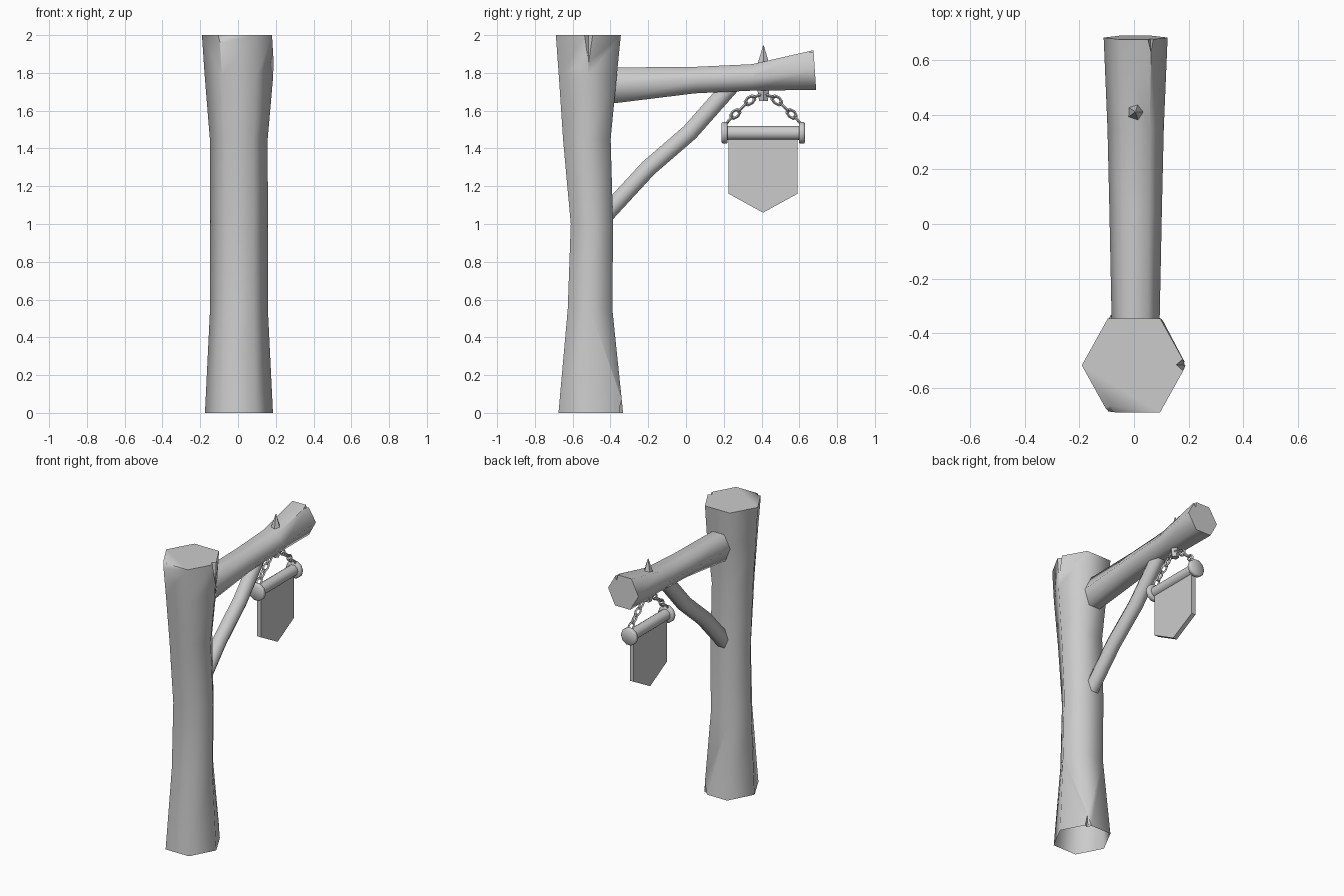
import bpy, bmesh, math
from mathutils import Vector, Matrix

if "Cube" in bpy.data.objects:
    bpy.data.objects.remove(bpy.data.objects["Cube"])

V3 = Vector


def make_object(name, bm, angle=None):
    bmesh.ops.recalc_face_normals(bm, faces=bm.faces[:])
    me = bpy.data.meshes.new(name)
    bm.to_mesh(me)
    bm.free()
    ob = bpy.data.objects.new(name, me)
    bpy.context.collection.objects.link(ob)
    if angle:
        smooth(ob, angle)
    return ob


def activate(ob):
    bpy.ops.object.select_all(action='DESELECT')
    ob.select_set(True)
    bpy.context.view_layer.objects.active = ob


def smooth(ob, degrees):
    activate(ob)
    bpy.ops.object.shade_smooth_by_angle(angle=math.radians(degrees))


def loft(name, rings, sides=6, angle=None):
    """Skin rings given as (centre, U axis, V axis); cap both ends."""
    bm = bmesh.new()
    loops = []
    for c, u, v in rings:
        loops.append([bm.verts.new(V3(c) + V3(u) * math.cos(a) + V3(v) * math.sin(a))
                      for a in (2 * math.pi * i / sides for i in range(sides))])
    for a, b in zip(loops, loops[1:]):
        for i in range(sides):
            j = (i + 1) % sides
            bm.faces.new((a[i], a[j], b[j], b[i]))
    bm.faces.new(loops[0])
    bm.faces.new(loops[-1])
    return make_object(name, bm, angle)


def notch(ob, tip, base):
    """Cut a pointed split from tip towards three base points."""
    bm = bmesh.new()
    t = V3(tip)
    for p in [t] + [t + (V3(b) - t) * 1.15 for b in base]:
        bm.verts.new(p)
    bmesh.ops.convex_hull(bm, input=bm.verts[:])
    cutter = make_object("split_cutter", bm)
    cutter.hide_render = True
    mod = ob.modifiers.new("split", 'BOOLEAN')
    mod.operation, mod.solver, mod.object = 'DIFFERENCE', 'EXACT', cutter
    activate(ob)
    bpy.ops.object.modifier_apply(modifier="split")
    bpy.data.objects.remove(cutter)


S = math.sin(math.pi / 3)

# Post: waisted hexagonal log (z, centre y, half width x, half depth y)
post = loft("post", [((x, y, z), (rx, 0, 0), (0, ry / S, 0)) for z, x, y, rx, ry in (
    (0, .005, -.504, .18, .171), (.55, .005, -.508, .153, .118),
    (1.0, .005, -.498, .153, .112), (1.45, .004, -.525, .153, .126),
    (1.78, .005, -.52, .181, .153), (2.0, 0, -.517, .191, .172))])
notch(post, (.2, -.515, 1.79), [(.155, -.515, 2), (.2, -.555, 2), (.2, -.475, 2)])
notch(post, (-.098, -.70, 1.93), [(-.085, -.665, 2), (-.13, -.68, 2), (-.06, -.70, 2)])
notch(post, (.10, -.335, .11), [(.08, -.365, 0), (.125, -.345, 0), (.07, -.325, 0)])
# The foot of the post is open
bm = bmesh.new()
bm.from_mesh(post.data)
bmesh.ops.delete(bm, geom=[f for f in bm.faces if f.calc_center_median().z < .001],
                 context='FACES_ONLY')
bm.to_mesh(post.data)
bm.free()
smooth(post, 70)

# Arm: horizontal log flaring toward its free end
arm = loft("arm", [((.006, y, z), (rx, 0, 0), (0, tilt, rz / S)) for y, z, rx, rz, tilt in (
    (-.44, 1.73, .086, .098, 0), (.05, 1.762, .096, .07, 0),
    (.35, 1.776, .103, .07, 0), (.682, 1.815, .117, .105, -.008))])
notch(arm, (.062, .615, 1.92), [(.045, .69, 1.935), (.08, .69, 1.925), (.06, .69, 1.87)])
smooth(arm, 70)

# Brace: bent branch between post and arm
D = V3((0, -.70, .72)) * .052
loft("brace", [((0, y, z), (.052, 0, 0), D) for y, z in (
    (-.43, 1.045), (-.20, 1.295), (.02, 1.485), (.25, 1.745))], angle=70)

# Hanging peg driven through the arm
loft("peg", [((.005, .41, z), (r, 0, 0), (0, r, 0)) for z, r in (
    (1.65, .024), (1.70, .032), (1.85, .032), (1.945, .002))], sides=5)


# Chains: alternating square-section links, mirrored about the peg
def link(name, a, b, turn):
    a, b = V3(a), V3(b)
    d = b - a
    bpy.ops.mesh.primitive_torus_add(major_segments=8, minor_segments=4,
                                     major_radius=.019, minor_radius=.0075)
    ob = bpy.context.object
    ob.name = name
    rot = d.to_track_quat('X', 'Z').to_matrix().to_4x4()
    ob.data.transform(Matrix.Translation((a + b) / 2) @ rot
                      @ Matrix.Rotation(turn, 4, 'X')
                      @ Matrix.Diagonal(((d.length / 2 + .013) / .0265, .95, 1, 1)))
    for p in ob.data.polygons:
        p.use_smooth = False


path = [(0, 1.69), (.05, 1.672), (.092, 1.637), (.13, 1.60), (.168, 1.565), (.203, 1.525)]
for side, label in ((-1, "inner"), (1, "outer")):
    pts = [(.005, .41 + side * y, z) for y, z in path]
    for i, (a, b) in enumerate(zip(pts, pts[1:])):
        link(f"{label}_chain_link_{i + 1}", a, b, (i % 2) * math.pi / 2)


# Rail with round end caps
def rod(name, y0, y1, prof, sides):
    loft(name, [((.005, y0 + (y1 - y0) * t, 1.482), (r, 0, 0), (0, 0, r))
                for t, r in prof], sides, 50)


rod("banner_rail", .20, .62, ((0, .038), (1, .038)), 10)
cap = ((0, .053), (.2, .06), (.8, .06), (1, .053))
rod("inner_rail_cap", .188, .220, cap, 10)
rod("outer_rail_cap", .598, .630, cap, 10)

# Banner board: pointed pennant with thickness
bm = bmesh.new()
outline = [(.226, 1.47), (.59, 1.47), (.59, 1.16), (.408, 1.06), (.226, 1.16)]
face = bm.faces.new([bm.verts.new((-.01, y, z)) for y, z in outline])
new = bmesh.ops.extrude_face_region(bm, geom=[face])["geom"]
bmesh.ops.translate(bm, vec=(.03, 0, 0), verts=[v for v in new if isinstance(v, bmesh.types.BMVert)])
make_object("banner", bm)
